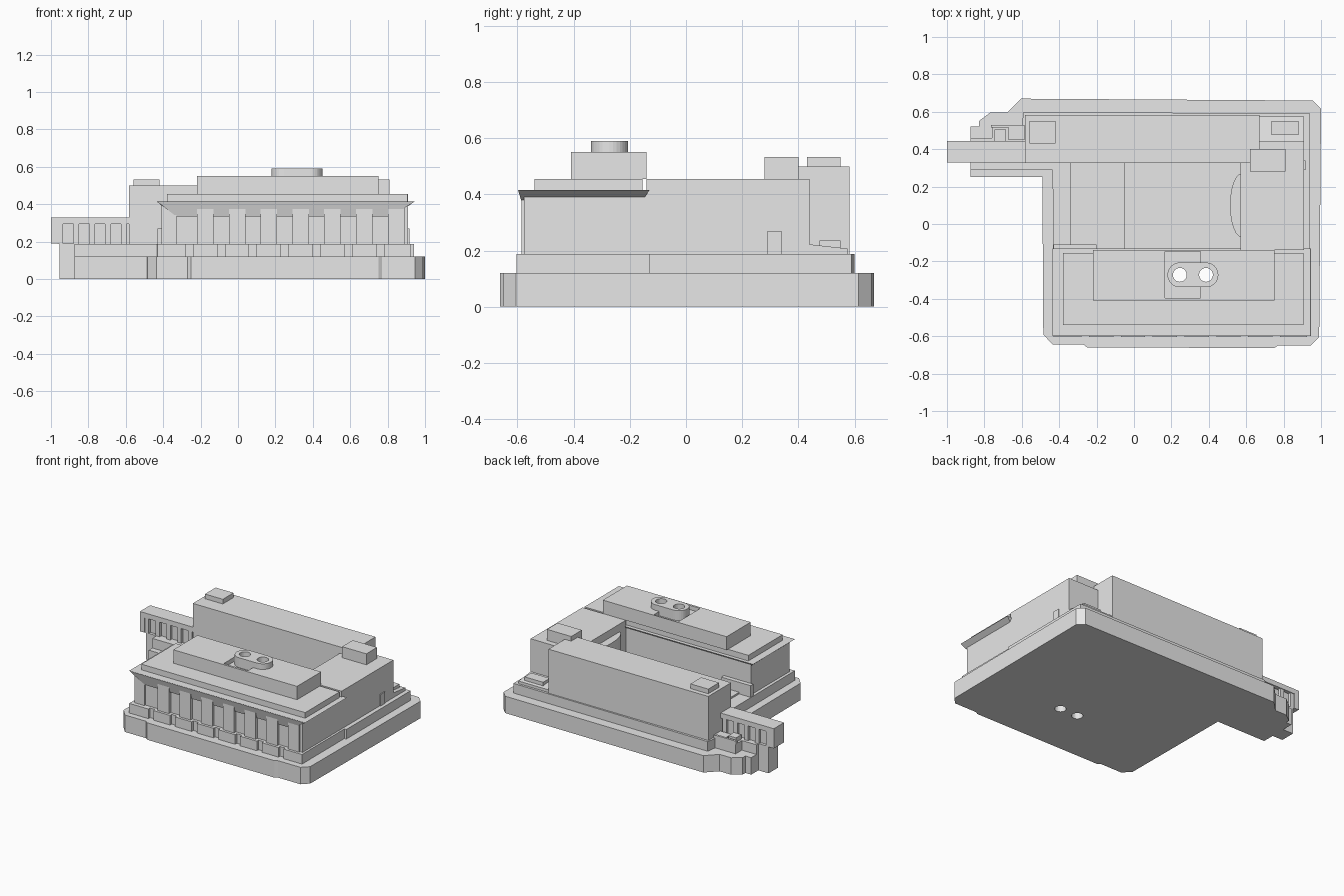
import bpy, bmesh
from math import pi, cos, sin

cube = bpy.data.objects.get("Cube")
if cube:
    bpy.data.objects.remove(cube, do_unlink=True)

grey = bpy.data.materials.new("plain_grey")
grey.use_nodes = True
GREY = (0.8, 0.8, 0.8, 1)
grey.diffuse_color = GREY
for node in grey.node_tree.nodes:
    if node.type == 'BSDF_PRINCIPLED':
        node.inputs["Base Color"].default_value = GREY


def finish(name, bm):
    bmesh.ops.recalc_face_normals(bm, faces=bm.faces)
    mesh = bpy.data.meshes.new(name)
    bm.to_mesh(mesh)
    bm.free()
    mesh.materials.append(grey)
    ob = bpy.data.objects.new(name, mesh)
    bpy.context.collection.objects.link(ob)
    return ob


def loft(name, rings):
    """Closed solid through rings of points that share one count."""
    bm = bmesh.new()
    rows = [[bm.verts.new(p) for p in ring] for ring in rings]
    n = len(rows[0])
    for low, high in zip(rows, rows[1:]):
        for i in range(n):
            j = (i + 1) % n
            bm.faces.new((low[i], low[j], high[j], high[i]))
    bm.faces.new(rows[0][::-1])
    bm.faces.new(rows[-1])
    return finish(name, bm)


def prism(name, outline, z0, z1):
    return loft(name, [[(x, y, z) for x, y in outline] for z in (z0, z1)])


def rect(x0, x1, y0, y1):
    return [(x0, y0), (x1, y0), (x1, y1), (x0, y1)]


def box(name, x0, x1, y0, y1, z0, z1):
    return prism(name, rect(x0, x1, y0, y1), z0, z1)


def flare(name, low, z0, high, z1):
    return loft(name, [[(x, y, z) for x, y in rect(*r)] for r, z in ((low, z0), (high, z1))])


def arc(cx, cy, rx, ry, start, end, steps):
    return [(cx + rx * cos(start + (end - start) * i / steps),
             cy + ry * sin(start + (end - start) * i / steps)) for i in range(steps + 1)]


def cut(targets, cutter):
    for ob in targets:
        mod = ob.modifiers.new("cut", 'BOOLEAN')
        mod.operation = 'DIFFERENCE'
        mod.solver = 'EXACT'
        mod.object = cutter
        bpy.context.view_layer.objects.active = ob
        bpy.ops.object.modifier_apply(modifier=mod.name)
    bpy.data.objects.remove(cutter, do_unlink=True)


# Ground slab and plinth
base = prism("ground_slab", [
    (-.485, -.59), (-.435, -.645), (-.27, -.645), (-.25, -.66), (.75, -.663), (.77, -.65),
    (.945, -.65), (.99, -.605), (1, .615), (.956, .66), (-.605, .67), (-.68, .595),
    (-.77, .595), (-.83, .55), (-.83, .52), (-.875, .52), (-.875, .25), (-.49, .25)], 0, .12)
plinth = prism("plinth", [
    (-.43, -.585), (.925, -.585), (.925, -.13), (.94, -.13), (.94, .59), (-.59, .6),
    (-.6, .53), (-.76, .53), (-.76, .46), (-.875, .46), (-.875, .29), (-.435, .29)], .12, .188)

# Front hall with its flared eave, stepped roof and penthouse
hall = box("front_hall", -.41, .91, -.565, -.14, .188, .415)
eave = flare("eave", (-.405, .91, -.575, -.147), .39, (-.435, .945, -.598, -.13), .415)
flare("front_cove", (-.33, .82, -.574, -.5), .335, (-.43, .94, -.597, -.5), .412)
roof = box("stepped_roof", -.38, .905, -.54, -.155, .415, .455)
penthouse = box("penthouse", -.22, .75, -.41, -.14, .455, .55)

# Double vent with two shafts running down through the building
vent = prism("double_vent",
             arc(.385, -.272, .066, .066, -pi / 2, pi / 2, 16)
             + arc(.245, -.272, .066, .066, pi / 2, 3 * pi / 2, 16), .51, .59)
cut([penthouse], box("roof_pit", .165, .355, -.395, -.146, .52, .7))
for x in (.245, .385):
    shaft = prism("shaft", arc(x, -.272, .037, .037, 0, 2 * pi * 23 / 24, 23), -.1, .8)
    cut([base, plinth, hall, eave, roof, penthouse, vent], shaft)

# Colonnade: pilasters on wider pedestals, with solid end bays
for i in range(7):
    x = -.175 + i * .17
    box("pilaster", x - .044, x + .044, -.586, -.55, .188, .388)
    box("pedestal", x - .065, x + .065, -.604, -.57, .12, .188)
box("end_bay_west", -.41, -.33, -.576, -.55, .188, .4)
box("end_bay_east", .82, .91, -.576, -.55, .188, .4)
box("pedestal_west", -.43, -.28, -.604, -.57, .12, .188)
box("pedestal_east", .9, .925, -.604, -.57, .12, .188)

# East wing with curved courtyard bay and side door
box("east_wing", .57, .91, -.14, .44, .188, .455)
prism("courtyard_bay", arc(.575, .1, .062, .17, pi / 2, 3 * pi / 2, 12), .188, .4)
box("side_door", .9, .916, .29, .34, .188, .27)
box("roof_box_east", .62, .81, .28, .4, .44, .533)

# Rear block with roof box and low corner terrace
box("rear_block", -.583, .67, .327, .583, .12, .5)
box("roof_box_west", -.56, -.42, .43, .55, .5, .533)
loft("corner_terrace", [[(x, .44, .15), (x, .575, .15), (x, .575, .207), (x, .44, .222)]
                        for x in (.66, .91)])
box("terrace_box", .735, .88, .475, .55, .18, .235)

# Courtyard terrace and low wall
box("court_terrace", -.34, -.05, -.14, .33, .18, .2)
box("court_wall", -.43, -.2, -.14, -.11, .12, .27)

# West gallery: roof slab on ribbed wall, with end pier
box("gallery_roof", -1, -.58, .33, .445, .295, .33)
box("gallery_wall", -.955, -.58, .355, .42, 0, .3)
box("gallery_end", -1, -.965, .33, .445, .19, .33)
box("gallery_pier", -.955, -.87, .335, .44, 0, .19)
for i in range(5):
    x = -.965 + i * .085
    box("gallery_rib", x, x + .03, .335, .44, .188, .3)

# Small fittings behind the gallery
box("yard_box", -.745, -.685, .445, .505, .188, .22)
box("yard_rail", -.765, -.6, .515, .53, .188, .21)
box("yard_step", -.67, -.585, .45, .53, .188, .205)
